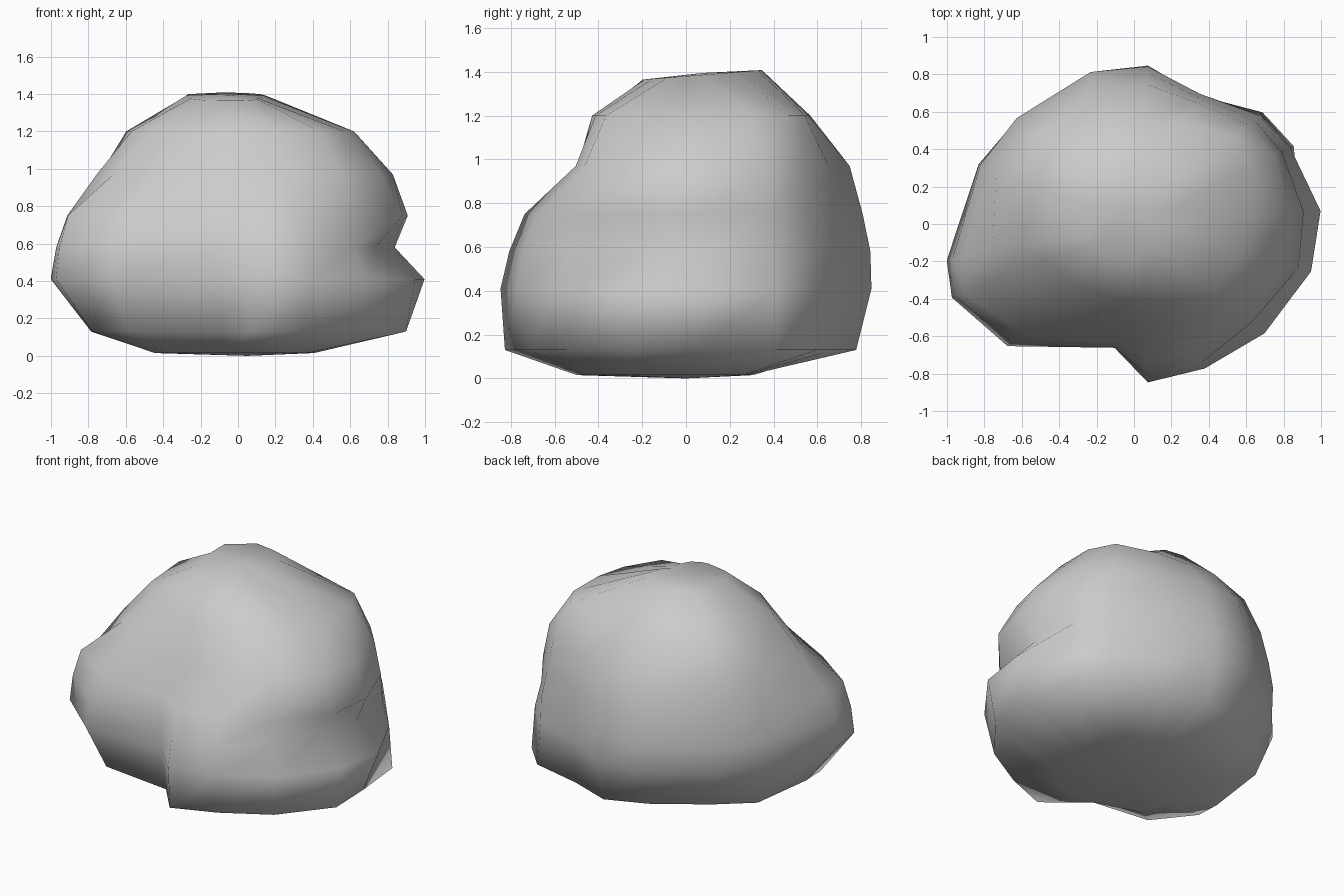
import bpy, bmesh
from math import sin, cos, radians

# Plan directions (degrees) shared by every horizontal contour of the boulder
ANGLES = [4, 26, 41, 63, 85, 106, 138, 159, 191, 202, 224, 261, 275, 296, 320, 345]

# Height -> distance from the axis along each direction
CONTOURS = {
    0.015: [.40, .38, .40, .32, .28, .32, .42, .45, .45, .48, .52, .46, .50, .50, .48, .42],
    0.13: [.89, .95, .91, .76, .78, .70, .69, .78, .80, .84, .81, .63, .83, .80, .85, .93],
    0.41: [1.0, .93, .89, .77, .85, .84, .84, .89, 1.02, 1.05, .94, .67, .85, .86, .91, .98],
    0.75: [.91, .88, .85, .76, .81, .82, .82, .84, .93, .98, .84, .64, .74, .76, .82, .91],
    0.97: [.83, .84, .81, .73, .75, .76, .77, .79, .77, .72, .62, .50, .49, .56, .72, .79],
    1.20: [.62, .69, .71, .61, .56, .59, .67, .64, .58, .52, .46, .41, .43, .46, .57, .59],
    1.38: [.10, .16, .20, .27, .33, .36, .36, .30, .26, .25, .24, .20, .19, .17, .13, .11],
}

# Notch on the right flank: a mid contour pushed inward
GROOVE = {320: .07, 345: .20, 4: .13, 26: .03}
CONTOURS[0.58] = [(a + b) / 2 + .015 - GROOVE.get(d, 0)
                  for a, b, d in zip(CONTOURS[0.41], CONTOURS[0.75], ANGLES)]

bm = bmesh.new()


def add_ring(z, radii):
    ring = []
    for d, r in zip(ANGLES, radii):
        x, y = r * cos(radians(d)), r * sin(radians(d))
        tilt = 0.08 * y if z > 1.3 else 0      # crown rises to the back
        ring.append(bm.verts.new((x, y, z + tilt)))
    return ring


def cap(ring, point):
    tip = bm.verts.new(point)
    for i in range(len(ring)):
        bm.faces.new((ring[i - 1], ring[i], tip))


# Skin the contours
rings = [add_ring(z, CONTOURS[z]) for z in sorted(CONTOURS)]
for low, high in zip(rings, rings[1:]):
    for i in range(len(ANGLES)):
        bm.faces.new((low[i - 1], low[i], high[i], high[i - 1]))
cap(rings[0], (0.05, 0, 0))
cap(rings[-1], (-0.05, 0.08, 1.395))
bmesh.ops.recalc_face_normals(bm, faces=bm.faces)

mesh = bpy.data.meshes.new("boulder")
bm.to_mesh(mesh)
bm.free()
mesh.shade_smooth()
bpy.context.collection.objects.link(bpy.data.objects.new("boulder", mesh))
